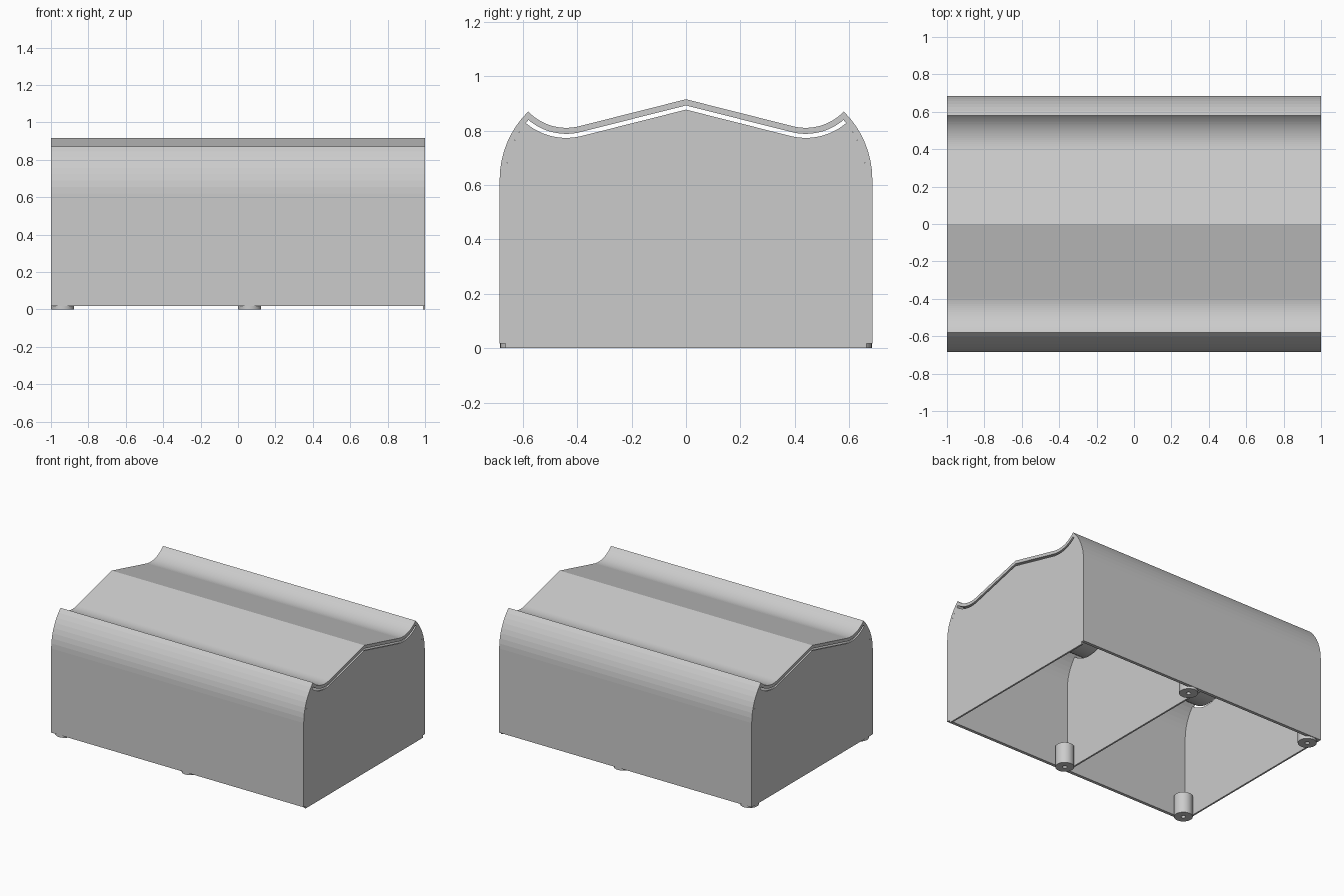
import bpy
import bmesh
import math
from mathutils import Vector

cube = bpy.data.objects.get("Cube")
if cube:
    bpy.data.objects.remove(cube, do_unlink=True)

grey = bpy.data.materials.new("light_grey")
grey.use_nodes = True
colour = (0.6, 0.6, 0.6, 1)
grey.diffuse_color = colour
grey.node_tree.nodes["Principled BSDF"].inputs["Base Color"].default_value = colour

SHOULDER = Vector((0.335, 0.62))   # centre of the rounded shoulder (y, z)
TROUGH = Vector((0.44, 1.003))     # centre of the roof trough
SLOPE = math.atan(0.25)
SKIN = 0.022
GAP = 0.015
RIM = 0.017


def add_object(name, bm):
    bmesh.ops.recalc_face_normals(bm, faces=bm.faces)
    mesh = bpy.data.meshes.new(name)
    bm.to_mesh(mesh)
    bm.free()
    mesh.materials.append(grey)
    obj = bpy.data.objects.new(name, mesh)
    bpy.context.collection.objects.link(obj)
    return obj


def arc(centre, radius, a0, a1, steps):
    return [centre + radius * Vector((math.cos(a), math.sin(a)))
            for a in (a0 + (a1 - a0) * i / steps for i in range(steps + 1))]


def outline(wall_inset, roof_inset, bottom):
    """Cross-section from the back rim over the roof to the front rim."""
    r1, r2 = 0.35 - wall_inset, 0.193 + roof_inset
    # Ridge where the shoulder and trough circles meet
    axis = TROUGH - SHOULDER
    d = axis.length
    axis.normalize()
    along = (d * d + r1 * r1 - r2 * r2) / (2 * d)
    across = math.sqrt(r1 * r1 - along * along)
    ridge = SHOULDER + axis * along + Vector((axis.y, -axis.x)) * across
    to_ridge = ridge - SHOULDER
    from_ridge = ridge - TROUGH
    half = [Vector((SHOULDER.x + r1, bottom))]
    half += arc(SHOULDER, r1, 0, math.atan2(to_ridge.y, to_ridge.x), 8)
    half += arc(TROUGH, r2, math.atan2(from_ridge.y, from_ridge.x),
                -math.pi / 2 - SLOPE, 18)[1:]
    peak = Vector((0, 0.915 - roof_inset / math.cos(SLOPE)))
    return half + [peak] + [Vector((-p.x, p.y)) for p in reversed(half)]


def prism(name, points, x0, x1):
    bm = bmesh.new()
    face = bm.faces.new([bm.verts.new((x0, p.x, p.y)) for p in points])
    new = bmesh.ops.extrude_face_region(bm, geom=[face], use_keep_orig=True)["geom"]
    bmesh.ops.translate(bm, vec=(x1 - x0, 0, 0),
                        verts=[v for v in new if isinstance(v, bmesh.types.BMVert)])
    return add_object(name, bm)


def tube(name, x, y, radius, bore, height, sides=28):
    bm = bmesh.new()
    rings = []
    for r, z in ((radius, 0), (radius, height), (bore, height), (bore, 0)):
        rings.append([bm.verts.new((x + r * math.cos(2 * math.pi * i / sides),
                                    y + r * math.sin(2 * math.pi * i / sides), z))
                      for i in range(sides)])
    for k in range(4):
        a, b = rings[k], rings[(k + 1) % 4]
        for i in range(sides):
            j = (i + 1) % sides
            bm.faces.new((a[i], a[j], b[j], b[i]))
    return add_object(name, bm)


# Outer skin: both long walls and the roof in one bent sheet
prism("outer_shell",
      outline(0, 0, RIM) + outline(SKIN, SKIN, RIM)[::-1], -1, 1)

# End walls and divider, leaving a slit below the roof
for name, x0, x1, bottom in (("right_end_wall", -1, -0.988, RIM),
                             ("divider", -0.006, 0.006, RIM),
                             ("left_end_wall", 0.988, 1, 0)):
    prism(name, outline(SKIN, SKIN + GAP, bottom), x0, x1)

# Bored mounting posts in the corners of each bay
for bay, x in (("right", -0.938), ("middle", 0.062)):
    for side, y in (("front", -0.622), ("back", 0.622)):
        post = tube(f"{bay}_{side}_post", x, y, 0.061, 0.015, 0.15)
        bpy.ops.object.select_all(action="DESELECT")
        post.select_set(True)
        bpy.context.view_layer.objects.active = post
        bpy.ops.object.shade_smooth_by_angle(angle=math.radians(30))
